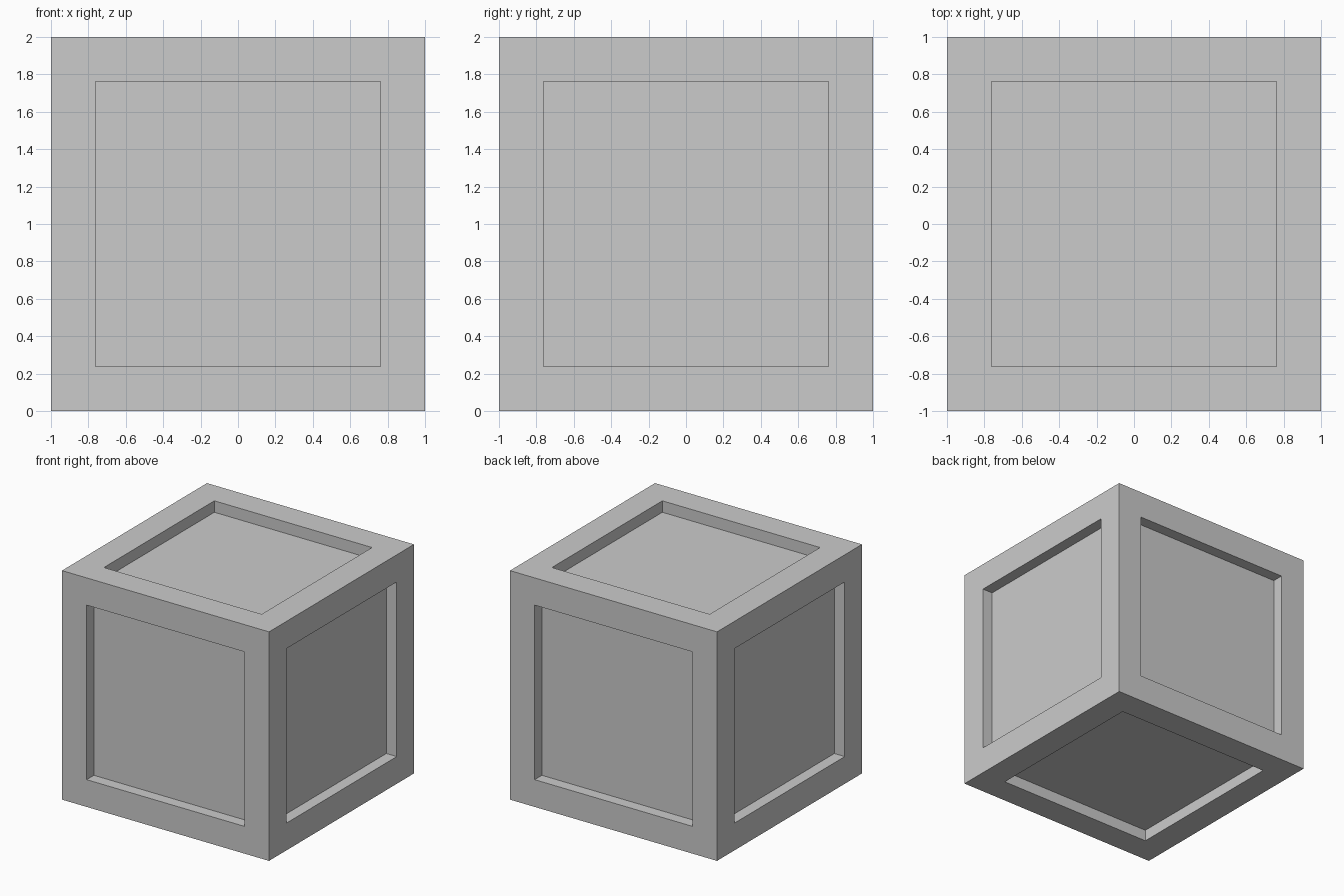
import bpy, bmesh
from mathutils import Matrix

if "Cube" in bpy.data.objects:
    bpy.data.objects.remove(bpy.data.objects["Cube"])

BORDER = 0.238   # width of the raised frame on each side
DEPTH = 0.1      # how far each panel is sunk

# Crate: a cube with a straight-walled recessed panel on all six sides
bm = bmesh.new()
bmesh.ops.create_cube(bm, size=2.0, matrix=Matrix.Translation((0, 0, 1)))
panels = list(bm.faces)
bm.normal_update()
bmesh.ops.inset_individual(bm, faces=panels, thickness=BORDER, use_even_offset=True)

# Sink each panel straight inwards
for panel in panels:
    inward = -panel.normal.copy()
    result = bmesh.ops.extrude_discrete_faces(bm, faces=[panel])
    bmesh.ops.translate(bm, vec=inward * DEPTH, verts=result["faces"][0].verts)

bmesh.ops.recalc_face_normals(bm, faces=bm.faces)
mesh = bpy.data.meshes.new("panelled_crate")
bm.to_mesh(mesh)
bm.free()
crate = bpy.data.objects.new("panelled_crate", mesh)
bpy.context.collection.objects.link(crate)
